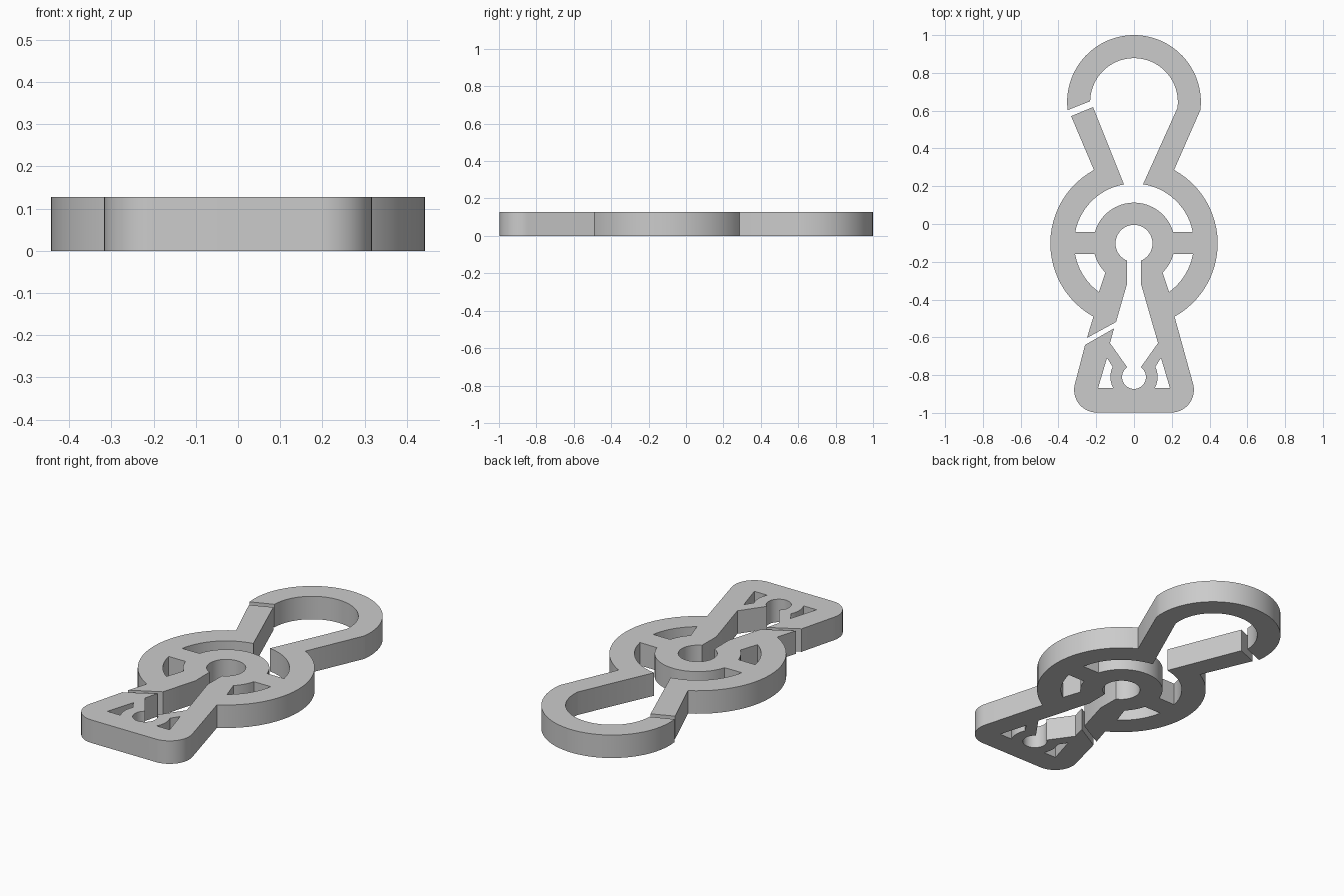
import bpy, bmesh, math

cube = bpy.data.objects.get("Cube")
if cube:
    bpy.data.objects.remove(cube, do_unlink=True)

THICKNESS = 0.127
RING_Y, HOOK_Y, NOTCH_Y, CORNER_Y = -0.103, 0.646, -0.81, -0.878


def arc(cx, cy, r, start, end):
    """Points along an arc, angles in degrees."""
    n = max(4, round(abs(end - start) / 5))
    angles = [math.radians(start + (end - start) * i / n) for i in range(n + 1)]
    return [(cx + r * math.cos(a), cy + r * math.sin(a)) for a in angles]


def mirror(points):
    return [(-x, y) for x, y in points]


outline = (
    # left arm and left half of the outer ring
    [(-0.333, 0.571)] + arc(0, RING_Y, 0.443, 118.6, 241)
    # slanted slot, then up into the keyhole and back down
    + [(-0.249, -0.603), (-0.095, -0.519), (-0.037, -0.317)]
    + arc(0, RING_Y, 0.098, 247, -67)
    + [(0.037, -0.317), (0.127, -0.63)]
    # small round notch
    + arc(0, NOTCH_Y, 0.063, 55, -235)
    + [(-0.127, -0.63), (-0.106, -0.553), (-0.259, -0.64)]
    # rounded base
    + arc(-0.197, CORNER_Y, 0.12, 165, 270)
    + arc(0.197, CORNER_Y, 0.12, 270, 375)
    # right half of the outer ring and the hook
    + arc(0, RING_Y, 0.443, 299, 421.4)
    + arc(0, HOOK_Y, 0.354, -7, 187)
    + arc(0, HOOK_Y, 0.232, 179, -8)
    # inside of the outer ring, over the inner ring
    + arc(0, RING_Y, 0.317, 81.3, 11)
    + arc(0, RING_Y, 0.216, 16.5, 163.5)
    + arc(0, RING_Y, 0.317, 169, 99.6)
    + [(-0.217, 0.619)]
)

# windows below the spokes and beside the notch
ring_window = arc(0, RING_Y, 0.317, 190.2, 234.2) + arc(0, RING_Y, 0.216, 225.5, 195.2)
base_window = [(-0.143, -0.709), (-0.19, -0.868)] + arc(0, NOTCH_Y, 0.125, 207.6, 154.5)
windows = [ring_window, base_window, mirror(ring_window), mirror(base_window)]

# fill the flat shape and raise it to a plate
bm = bmesh.new()
for loop in [outline] + windows:
    verts = [bm.verts.new((x, y, 0)) for x, y in loop]
    for a, b in zip(verts, verts[1:] + verts[:1]):
        bm.edges.new((a, b))
bmesh.ops.triangle_fill(bm, edges=bm.edges[:], use_beauty=True, normal=(0, 0, 1))
raised = bmesh.ops.extrude_face_region(bm, geom=bm.faces[:], use_keep_orig=True)
top = [v for v in raised["geom"] if isinstance(v, bmesh.types.BMVert)]
bmesh.ops.translate(bm, verts=top, vec=(0, 0, THICKNESS))
bmesh.ops.recalc_face_normals(bm, faces=bm.faces[:])

mesh = bpy.data.meshes.new("clip_body")
bm.to_mesh(mesh)
bm.free()
body = bpy.data.objects.new("clip_body", mesh)
bpy.context.collection.objects.link(body)

grey = bpy.data.materials.new("light grey")
grey.use_nodes = True
colour = (0.6, 0.6, 0.6, 1)
grey.diffuse_color = colour
grey.node_tree.nodes["Principled BSDF"].inputs["Base Color"].default_value = colour
mesh.materials.append(grey)

bpy.ops.object.select_all(action="DESELECT")
body.select_set(True)
bpy.context.view_layer.objects.active = body
bpy.ops.object.shade_smooth_by_angle(angle=math.radians(20))
